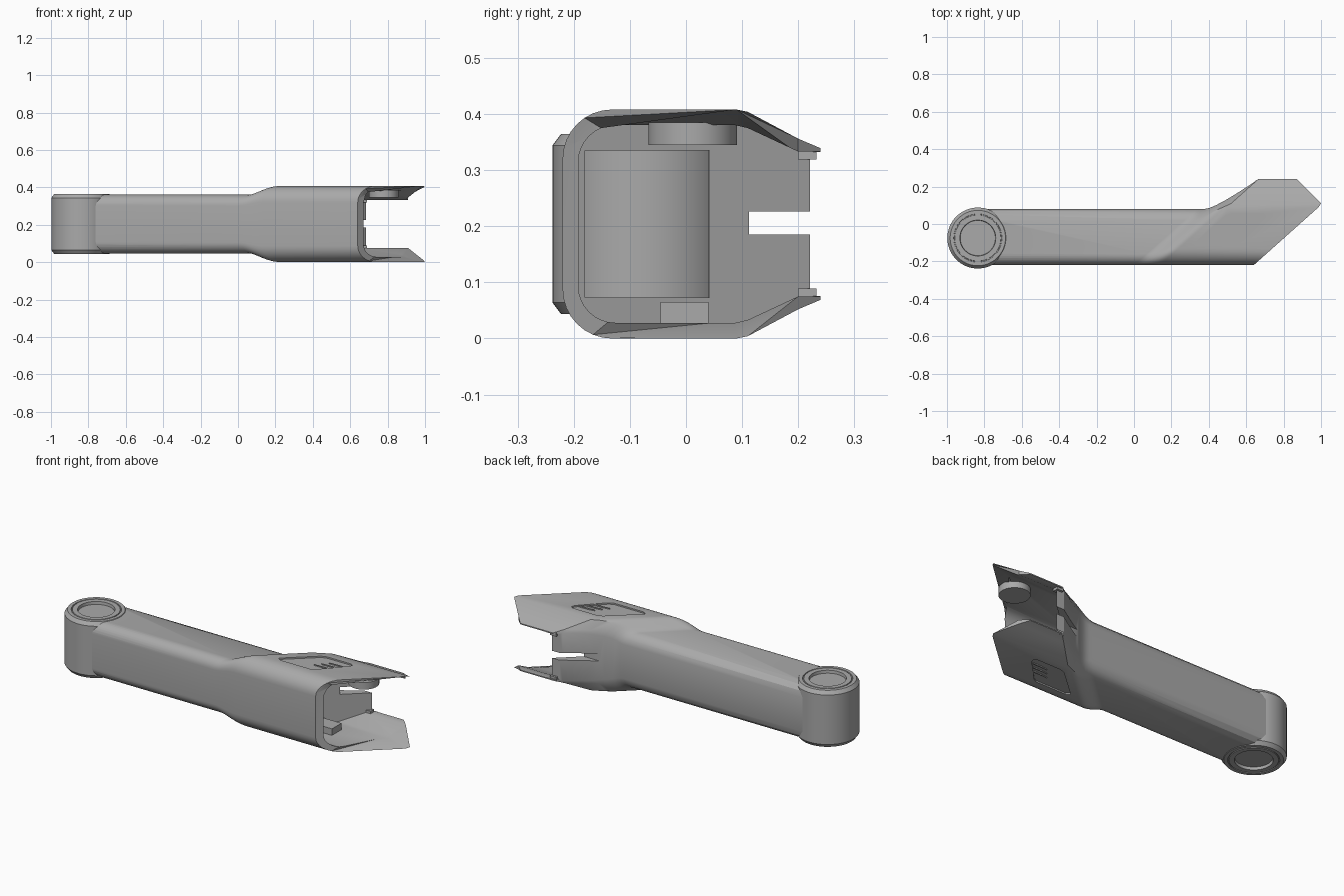
import bpy, bmesh, math
from mathutils import Vector

if "Cube" in bpy.data.objects:
    bpy.data.objects.remove(bpy.data.objects["Cube"])

MID = 0.204           # height of the mirror plane
SHEAR = 1.12          # slant of the head, dx per dy
FRONT = -0.22
BOSS = (-0.835, -0.075)

grey = bpy.data.materials.new("satin grey")
grey.use_nodes = True
grey.diffuse_color = (0.4, 0.4, 0.4, 1)
grey.node_tree.nodes["Principled BSDF"].inputs["Base Color"].default_value = (0.4, 0.4, 0.4, 1)


def make(name, bm):
    bmesh.ops.recalc_face_normals(bm, faces=bm.faces)
    me = bpy.data.meshes.new(name)
    bm.to_mesh(me)
    bm.free()
    me.materials.append(grey)
    ob = bpy.data.objects.new(name, me)
    bpy.context.collection.objects.link(ob)
    return ob


def loft(name, rings):
    bm = bmesh.new()
    vs = [[bm.verts.new(p) for p in r] for r in rings]
    n = len(vs[0])
    for a, b in zip(vs, vs[1:]):
        for i in range(n):
            bm.faces.new((a[i], a[(i + 1) % n], b[(i + 1) % n], b[i]))
    bm.faces.new(vs[0])
    bm.faces.new(vs[-1])
    return make(name, bm)


def prism(name, pts, z0, z1):
    return loft(name, [[(x, y, z) for x, y in pts] for z in (z0, z1)])


def box(name, x0, x1, y0, y1, z0, z1):
    return prism(name, [(x0, y0), (x1, y0), (x1, y1), (x0, y1)], z0, z1)


def circle(cx, cy, r, n=64):
    return [(cx + r * math.cos(2 * math.pi * i / n), cy + r * math.sin(2 * math.pi * i / n)) for i in range(n)]


def cut(ob, cutters):
    for c in cutters:
        m = ob.modifiers.new("cut", "BOOLEAN")
        m.operation, m.solver, m.object = "DIFFERENCE", "EXACT", c
    bpy.context.view_layer.update()
    dg = bpy.context.evaluated_depsgraph_get()
    me = bpy.data.meshes.new_from_object(ob.evaluated_get(dg))
    ob.modifiers.clear()
    ob.data = me
    for c in cutters:
        bpy.data.objects.remove(c)


def smooth(ob):
    bpy.ops.object.select_all(action="DESELECT")
    ob.select_set(True)
    bpy.context.view_layer.objects.active = ob
    bpy.ops.object.shade_smooth_by_angle(angle=math.radians(30))


# Cross-section halves, as (y, height above the mirror plane)
def front_arc(y, r, h, n=8):
    return [(y + r - r * math.cos(a), h - r + r * math.sin(a))
            for a in (math.pi / 2 * i / n for i in range(n + 1))]


ARM_BACK = [(0.02 + 0.06 * math.sin(math.radians(a)), 0.097 + 0.06 * math.cos(math.radians(a)))
            for a in (0, 30, 60, 90)]
FLAP = [(0.09, 0.204), (0.11, 0.2), (0.2, 0.152), (0.24, 0.135)]
FLAP_IN = [(0.088, 0.176), (0.11, 0.171), (0.2, 0.129), (0.32, 0.129)]


def mix(a, b, t):
    return a + (b - a) * t


def full(half):
    return [(y, MID + h) for y, h in half] + [(y, MID - h) for y, h in reversed(half)]


def slant(sec, s, k=SHEAR, clip=9.0):
    return [(min(s + k * (y - FRONT), clip - y), y, z) for y, z in sec]


def outer(th, tb):
    back = [(mix(a[0], f[0], tb), mix(a[1], f[1], th)) for a, f in zip(ARM_BACK, FLAP)]
    return full(front_arc(FRONT, mix(0.06, 0.088, th), mix(0.157, 0.204, th)) + back)


# Arm body growing into the slanted head
rings = [slant(outer(0, 0), -0.82, 0)]
for s in (0, 0.02, 0.04, 0.06, 0.08, 0.1, 0.115, 0.13, 0.14, 0.15):
    t = min(s / 0.13, 1)
    rings.append(slant(outer(t * t * (3 - 2 * t), max(0, (s - 0.04) / 0.11) ** 2), s))
rings.append(slant(outer(1, 1), 0.64, SHEAR, 1.11))
arm = loft("arm", rings)

# Hollow head, hollow arm, rear notch and seat for the pivot
inner = full(front_arc(-0.192, 0.066, 0.176) + FLAP_IN)
cutters = [
    loft("head_cavity", [slant(inner, s) for s in (0.19, 0.9)]),
    box("arm_cavity", -0.72, 0.56, -0.18, 0.042, MID - 0.131, MID + 0.131),
    box("rear_notch", 0.4, 0.8, 0.112, 0.35, 0.185, 0.226),
    box("rear_trim", 0.4, 0.9, 0.221, 0.35, MID - 0.128, MID + 0.128),
    prism("pivot_seat", circle(*BOSS, 0.15), -0.1, 0.6),
]
# Slanted shallow windows above and below
WINDOW = [(0.325, -0.1), (0.345, -0.115), (0.535, -0.115), (0.56, -0.1), (0.68, 0.025),
          (0.685, 0.045), (0.67, 0.055), (0.52, 0.055), (0.49, 0.045)]
for sgn in (1, -1):
    cutters.append(prism("window", WINDOW, MID + sgn * 0.196, MID + sgn * 0.3))
cut(arm, cutters)
smooth(arm)

# Short grip ridges inside each window
for side, sgn in (("top", 1), ("bottom", -1)):
    for i in range(3):
        x, y = 0.565 - 0.025 * i, 0.005 - 0.03 * i
        prism(f"{side}_grip_ridge_{i + 1}",
              [(x, y), (x + 0.09, y), (x + 0.1, y + 0.008), (x + 0.04, y + 0.006)],
              MID + sgn * 0.194, MID + sgn * 0.202)

# Turned pivot with a dished face and a seam on both ends
H = 0.16
half = [(0.094, H - 0.016), (0.096, H), (0.123, H), (0.124, H - 0.004), (0.128, H - 0.004),
        (0.129, H), (0.148, H), (0.163, H - 0.02)]
prof = half + [(r, -h) for r, h in reversed(half)]
pivot = loft("pivot", [[(x, y, MID + h) for x, y in circle(*BOSS, r)] for r, h in prof])
smooth(pivot)

# Hinge pin under the upper flap and stop block on the lower one
pin = prism("hinge_pin", circle(0.78, 0.012, 0.079), 0.345, 0.385)
smooth(pin)
box("stop_block", 0.5, 0.62, -0.045, 0.04, 0.025, 0.065)

# Small latch tabs at the rear edge of the wall
for name, sgn in (("upper_latch_tab", 1), ("lower_latch_tab", -1)):
    box(name, 0.65, 0.69, 0.2, 0.233, *sorted((MID + sgn * 0.115, MID + sgn * 0.138)))
